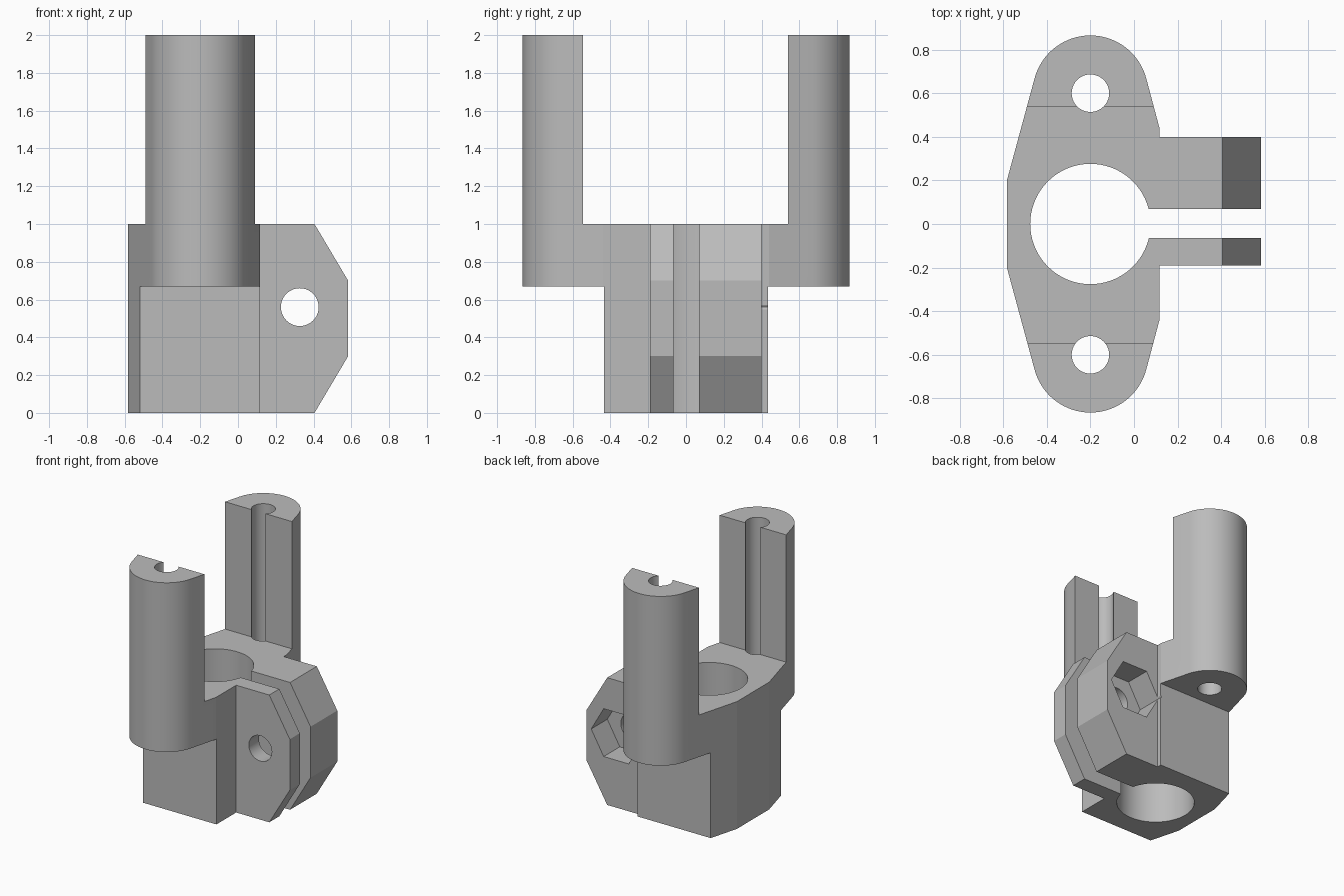
import bpy, bmesh
from math import sin, cos, pi, radians
from mathutils import Vector

if "Cube" in bpy.data.objects:
    bpy.data.objects.remove(bpy.data.objects["Cube"], do_unlink=True)

grey = bpy.data.materials.new("plain_grey")
grey.use_nodes = True
grey.diffuse_color = (0.5, 0.5, 0.5, 1)
grey.node_tree.nodes["Principled BSDF"].inputs["Base Color"].default_value = (0.5, 0.5, 0.5, 1)


def prism(name, points, low, high, axis="z"):
    """Extrude a flat outline along z (points are x, y) or along y (points are x, z)."""
    def place(p, d):
        return (p[0], p[1], d) if axis == "z" else (p[0], d, p[1])
    bm = bmesh.new()
    face = bm.faces.new([bm.verts.new(place(p, low)) for p in points])
    new = bmesh.ops.extrude_face_region(bm, geom=[face])["geom"]
    shift = Vector(place((0, 0), high - low))
    bmesh.ops.translate(bm, vec=shift, verts=[v for v in new if isinstance(v, bmesh.types.BMVert)])
    bmesh.ops.recalc_face_normals(bm, faces=bm.faces[:])
    mesh = bpy.data.meshes.new(name)
    bm.to_mesh(mesh)
    bm.free()
    mesh.materials.append(grey)
    obj = bpy.data.objects.new(name, mesh)
    bpy.context.collection.objects.link(obj)
    return obj


def ring(x, y, radius, count):
    return [(x + radius * cos(2 * pi * i / count), y + radius * sin(2 * pi * i / count))
            for i in range(count)]


def rect(x0, x1, y0, y1):
    return [(x0, y0), (x1, y0), (x1, y1), (x0, y1)]


def combine(target, tool, operation):
    """Apply a boolean to the target and discard the tool."""
    mod = target.modifiers.new(operation.lower(), "BOOLEAN")
    mod.object, mod.operation, mod.solver = tool, operation, "EXACT"
    bpy.context.view_layer.update()
    graph = bpy.context.evaluated_depsgraph_get()
    mesh = bpy.data.meshes.new_from_object(target.evaluated_get(graph))
    target.modifiers.clear()
    target.data = mesh
    bpy.data.objects.remove(tool, do_unlink=True)


# Flange outline: rounded ends joined by tapering sides
arc = [radians(15 + 150 * i / 32) for i in range(33)]
back = [(-0.2 + 0.265 * cos(a), 0.6 + 0.265 * sin(a)) for a in arc]
half = [(0.117, 0.44)] + back + [(-0.583, 0.2)]
outline = half + [(x, -y) for x, y in reversed(half)]
clamp = prism("clamp_bracket", outline, 0, 2)

# Clamping ears with bevelled corners
ear = [(0, 0), (0.405, 0), (0.583, 0.3), (0.583, 0.7), (0.405, 1), (0, 1)]
combine(clamp, prism("ears", ear, -0.19, 0.4, "y"), "UNION")

# Space between the columns, and the undercut beneath each one
cutters = [prism("column_gap", rect(-1, 1, -0.545, 0.54), 1, 3)]
for side in (-1, 1):
    low, high = sorted((side * 0.435, side * 2))
    cutters.append(prism("undercut", rect(-1, 1, low, high), -1, 0.67))
    cutters.append(prism("column_hole", ring(-0.2, side * 0.6, 0.086, 40), 0.5, 3))

# Main bore, clamp slot, bolt hole and hexagonal nut pocket
cutters += [
    prism("bore", ring(-0.2, 0, 0.276, 72), -1, 3),
    prism("slot", rect(-0.2, 1, -0.065, 0.068), -1, 3),
    prism("bolt_hole", ring(0.327, 0.56, 0.1, 40), -0.5, 0.7, "y"),
    prism("nut_pocket", ring(0.327, 0.56, 0.217, 6), 0.2, 0.7, "y"),
]
for cutter in cutters:
    combine(clamp, cutter, "DIFFERENCE")

# Smooth the round walls while keeping the machined edges sharp
bpy.ops.object.select_all(action="DESELECT")
clamp.select_set(True)
bpy.context.view_layer.objects.active = clamp
bpy.ops.object.shade_smooth_by_angle(angle=radians(12))
